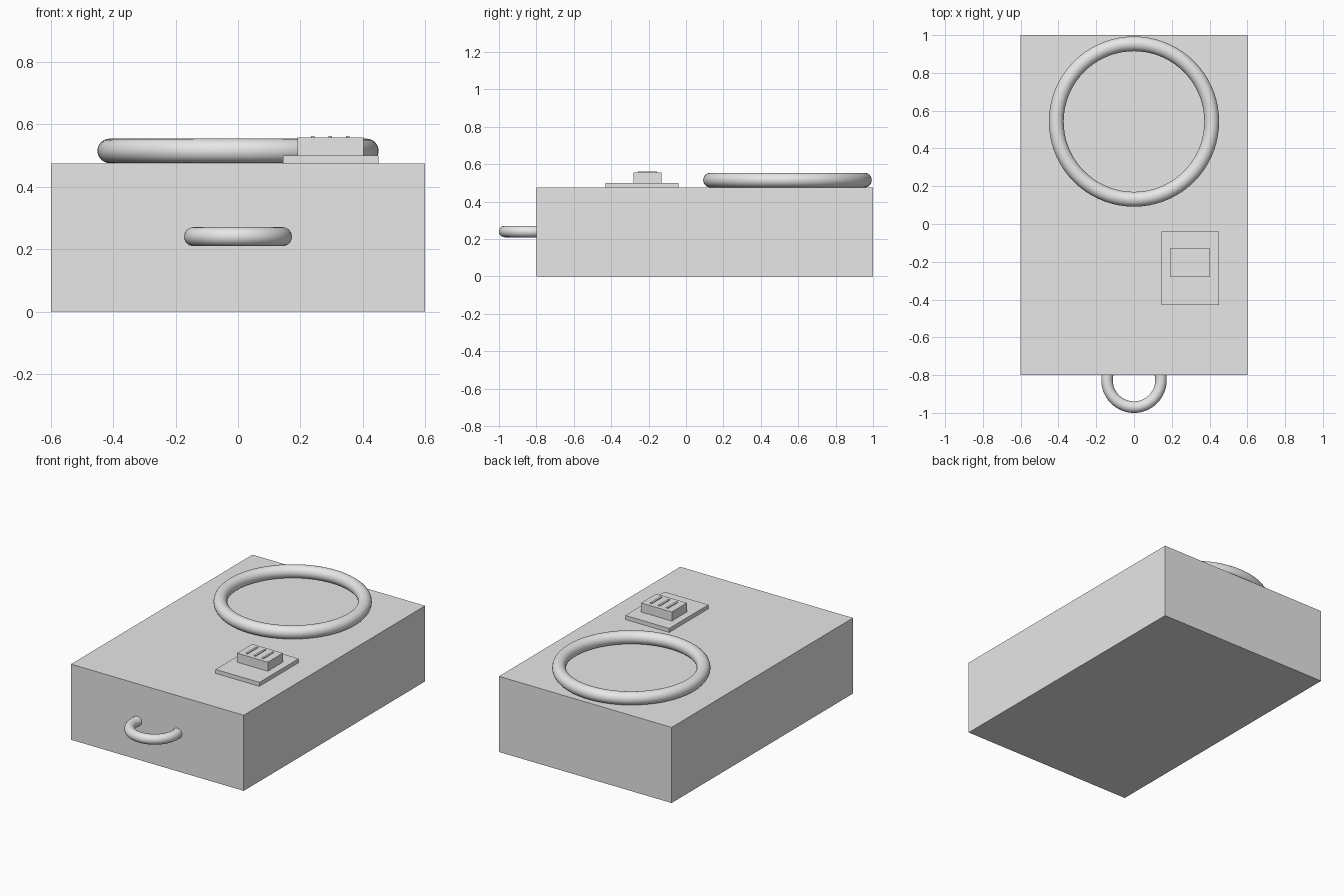
import bpy
import math

if "Cube" in bpy.data.objects:
    bpy.data.objects.remove(bpy.data.objects["Cube"])

grey = bpy.data.materials.new("light_grey")
grey.diffuse_color = (0.8, 0.8, 0.8, 1.0)
grey.use_nodes = True
grey.node_tree.nodes["Principled BSDF"].inputs["Base Color"].default_value = grey.diffuse_color


def finish(name):
    ob = bpy.context.object
    ob.name = name
    ob.data.name = name
    ob.data.materials.append(grey)
    return ob


def box(name, x, y, z):
    """Box from (min, max) ranges on each axis."""
    bpy.ops.mesh.primitive_cube_add(size=1, location=[sum(r) / 2 for r in (x, y, z)])
    bpy.context.object.scale = [r[1] - r[0] for r in (x, y, z)]
    bpy.ops.object.transform_apply(location=False, rotation=False, scale=True)
    return finish(name)


def ring(name, location, major, minor):
    bpy.ops.mesh.primitive_torus_add(location=location, major_radius=major,
                                     minor_radius=minor, major_segments=72,
                                     minor_segments=24)
    ob = finish(name)
    bpy.ops.object.shade_smooth_by_angle(angle=math.radians(40))
    return ob


# Main body
box("body", (-0.6, 0.6), (-0.8, 1.0), (0.0, 0.475))

# Large ring lying on the top, and the front handle set half into the body
ring("top_ring", (0, 0.5425, 0.515), 0.4115, 0.0392)
ring("front_handle", (0, -0.827, 0.24), 0.1425, 0.0305)

# Raised plate with a block on it
box("base_plate", (0.145, 0.45), (-0.43, -0.04), (0.475, 0.50))
box("raised_block", (0.19, 0.403), (-0.28, -0.13), (0.50, 0.557))

# Three thin ribs on top of the block
for i in range(3):
    cx = 0.24 + 0.056 * i
    box(f"rib_{i + 1}", (cx - 0.006, cx + 0.006), (-0.256, -0.155), (0.555, 0.562))
